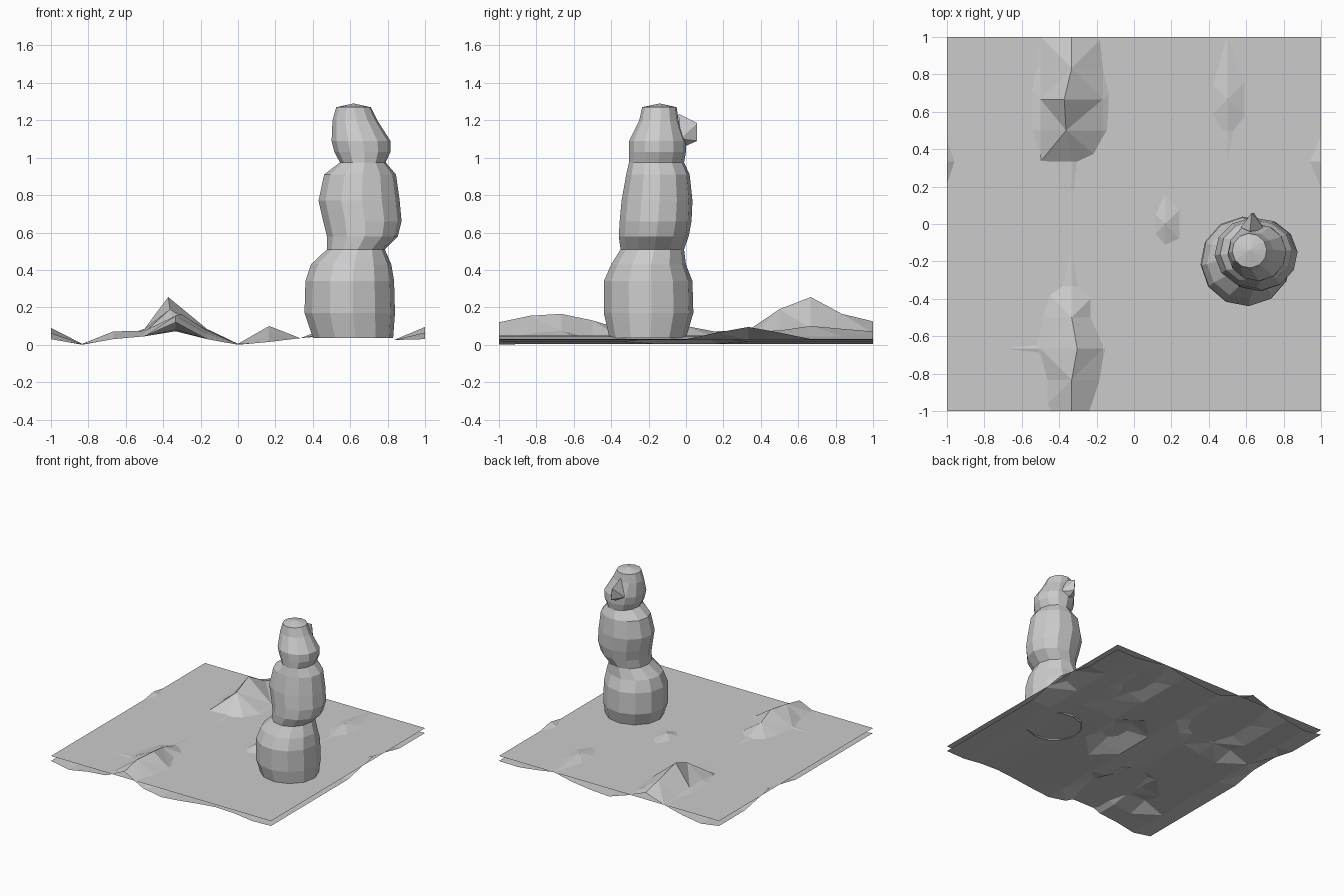
import bpy, bmesh
from math import cos, sin, pi, radians

if "Cube" in bpy.data.objects:
    bpy.data.objects.remove(bpy.data.objects["Cube"])


def finish(bm, name):
    bmesh.ops.recalc_face_normals(bm, faces=bm.faces[:])
    me = bpy.data.meshes.new(name)
    bm.to_mesh(me)
    bm.free()
    ob = bpy.data.objects.new(name, me)
    bpy.context.collection.objects.link(ob)
    return ob


# Flat snow sheet that the hills poke through
bm = bmesh.new()
bm.faces.new([bm.verts.new((x, y, 0.07)) for x, y in ((-1, -1), (1, -1), (1, 1), (-1, 1))])
finish(bm, "snow_sheet")

# Hilly ground: a 12 x 12 grid, furrows per column plus individual raised points
furrows = (.03, .005, .03, .045, .072, .03, .005, .015, .035, .05, .045, .025, .03)
peaks = {
    (4, 10): .255, (4, 9): .19, (4, 11): .165, (4, 12): .125, (4, 8): .078,
    (3, 10): .085, (3, 9): .085, (3, 11): .075, (3, 12): .07, (3, 8): .066, (2, 8): .065,
    (5, 10): .085, (5, 9): .08, (5, 11): .07, (5, 12): .06,
    (4, 2): .165, (4, 1): .155, (4, 0): .12, (4, 3): .13, (4, 4): .08,
    (5, 2): .075, (5, 1): .06, (3, 2): .075, (3, 3): .065, (2, 2): .071,
    (7, 6): .10, (7, 5): .055, (7, 7): .068,
    (9, 10): .10, (9, 11): .085, (9, 12): .071, (9, 9): .076, (9, 8): .07,
    (0, 8): .09, (12, 8): .095, (0, 7): .062, (12, 7): .065, (0, 9): .062, (12, 9): .065,
}
shift = {(4, 10): -.04, (4, 2): .03, (4, 9): -.03}
bm = bmesh.new()
grid = {}
for i in range(13):
    for j in range(13):
        x = i / 6 - 1 + shift.get((i, j), 0)
        grid[i, j] = bm.verts.new((x, j / 6 - 1, peaks.get((i, j), furrows[i])))
grid[1, 0].co.z = grid[6, 0].co.z = 0
for i in range(12):
    for j in range(12):
        a, b, c, d = grid[i, j], grid[i + 1, j], grid[i + 1, j + 1], grid[i, j + 1]
        if (i + j) % 2:
            tris = ((a, b, c), (a, c, d))
        else:
            tris = ((a, b, d), (b, c, d))
        for t in tris:
            bm.faces.new(t)
finish(bm, "hilly_ground")

# Snow figure: twelve-sided stacked balls, each ring as z, x min, x max, y min, y max
rings = (
    (.035, .40, .83, -.41, .00),
    (.17, .355, .84, -.44, .04),
    (.34, .36, .835, -.44, .035),
    (.43, .39, .82, -.40, .00),
    (.51, .475, .785, -.35, -.01),
    (.58, .475, .855, -.36, .015),
    (.66, .455, .875, -.355, .03),
    (.77, .43, .865, -.345, .035),
    (.91, .46, .845, -.32, .02),
    (.975, .545, .79, -.305, -.01),
    (1.03, .515, .815, -.305, .00),
    (1.09, .50, .815, -.305, .00),
    (1.20, .505, .745, -.25, -.04),
    (1.27, .525, .71, -.235, -.05),
)
N = 12
bm = bmesh.new()
loops = []
for z, x0, x1, y0, y1 in rings:
    loop = []
    for k in range(N):
        a = 2 * pi * k / N + radians(4)
        loop.append(bm.verts.new(((x0 + x1) / 2 + (x1 - x0) / 2 * cos(a),
                                  (y0 + y1) / 2 + (y1 - y0) / 2 * sin(a), z)))
    loops.append(loop)
for lo, hi in zip(loops, loops[1:]):
    for k in range(N):
        m = (k + 1) % N
        bm.faces.new((lo[k], lo[m], hi[m], hi[k]))
apex = bm.verts.new((.617, -.14, 1.29))
for k in range(N):
    bm.faces.new((loops[-1][k], loops[-1][(k + 1) % N], apex))
finish(bm, "snow_body")

# Blunt nose on the back-facing side of the head
bm = bmesh.new()
for p in ((.64, .06, 1.09), (.63, .06, 1.185), (.62, -.04, 1.235),
          (.57, -.02, 1.10), (.70, -.03, 1.10), (.64, -.03, 1.05)):
    bm.verts.new(p)
bmesh.ops.convex_hull(bm, input=bm.verts[:])
finish(bm, "nose")
